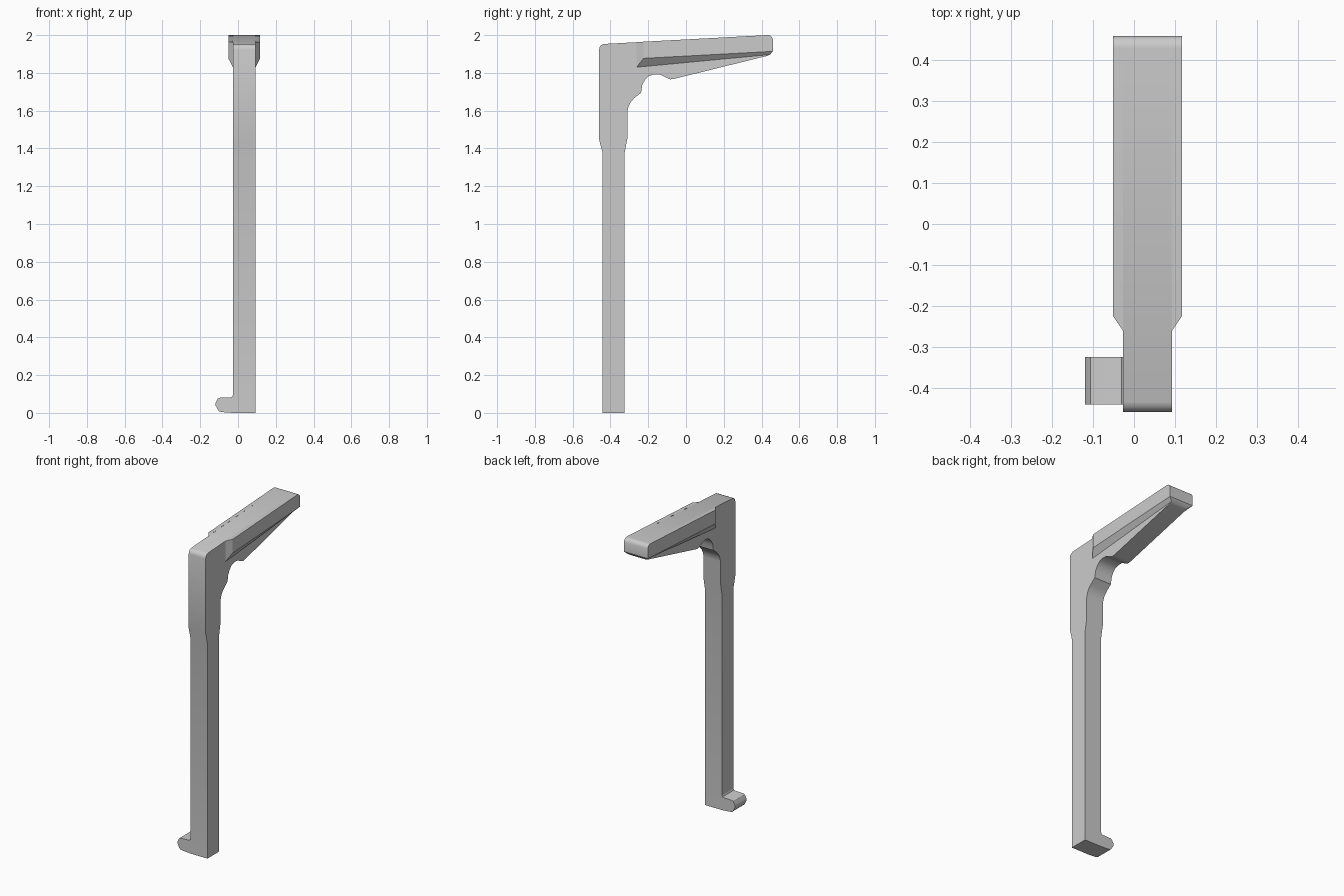
import bpy, bmesh
from math import radians

if "Cube" in bpy.data.objects:
    bpy.data.objects.remove(bpy.data.objects["Cube"])


def loft(name, ring_a, ring_b, caps=(True, True)):
    """Join two matching rings of 3D points into one shell."""
    bm = bmesh.new()
    a = [bm.verts.new(p) for p in ring_a]
    b = [bm.verts.new(p) for p in ring_b]
    n = len(a)
    for i in range(n):
        j = (i + 1) % n
        bm.faces.new((a[i], a[j], b[j], b[i]))
    if caps[0]:
        bm.faces.new(a[::-1])
    if caps[1]:
        bm.faces.new(b)
    bmesh.ops.recalc_face_normals(bm, faces=bm.faces)
    me = bpy.data.meshes.new(name)
    bm.to_mesh(me)
    bm.free()
    ob = bpy.data.objects.new(name, me)
    bpy.context.collection.objects.link(ob)
    bpy.ops.object.select_all(action='DESELECT')
    ob.select_set(True)
    bpy.context.view_layer.objects.active = ob
    bpy.ops.object.shade_smooth_by_angle(angle=radians(32))
    return ob


def at_x(x, pts):
    return [(x, y, z) for y, z in pts]


LEFT, RIGHT = -0.027, 0.093      # sides of the thin post
OUT = 0.0245                     # how far the grip is wider on each side
FRONT, BACK = -0.442, -0.325     # lower post

tip = [(0.46, 1.915), (0.46, 1.977), (0.454, 1.991), (0.443, 1.999), (0.43, 2.0)]

# Post and arm web: one side profile
profile = [
    (BACK, 0), (BACK, 1.378), (-0.31, 1.455), (-0.31, 1.595),
    (-0.305, 1.62), (-0.293, 1.645), (-0.275, 1.665), (-0.238, 1.695),
    (-0.232, 1.735), (-0.217, 1.763), (-0.197, 1.783), (-0.17, 1.792),
    (-0.14, 1.792), (-0.098, 1.771), (-0.083, 1.766), (-0.065, 1.768),
    (0.43, 1.89), (0.445, 1.897),
] + tip + [
    (-0.435, 1.953), (-0.449, 1.947), (-0.457, 1.937), (-0.46, 1.923),
    (-0.46, 1.448), (FRONT, 1.378), (FRONT, 0),
]
loft("post_and_arm", at_x(LEFT, profile), at_x(RIGHT, profile))

# Wider grip flares on both sides of the arm
inner = [(-0.261, 1.963), (-0.261, 1.83), (0.445, 1.897)] + tip
outer = [(-0.225, 1.965), (-0.225, 1.877), (0.46, 1.914)] + tip
for side, x, dx in (("left", LEFT, -OUT), ("right", RIGHT, OUT)):
    loft("arm_flare_" + side, at_x(x, inner), at_x(x + dx, outer), (False, True))

# Foot hook at the bottom
hook = [(LEFT, 0.0), (-0.082, 0.004), (-0.098, 0.007), (-0.106, 0.015),
        (-0.118, 0.038), (-0.12, 0.047), (-0.118, 0.055), (-0.107, 0.076),
        (-0.1, 0.08), (-0.04, 0.082), (-0.031, 0.085), (LEFT, 0.094)]
loft("foot_hook", [(x, FRONT, z) for x, z in hook], [(x, BACK, z) for x, z in hook])
